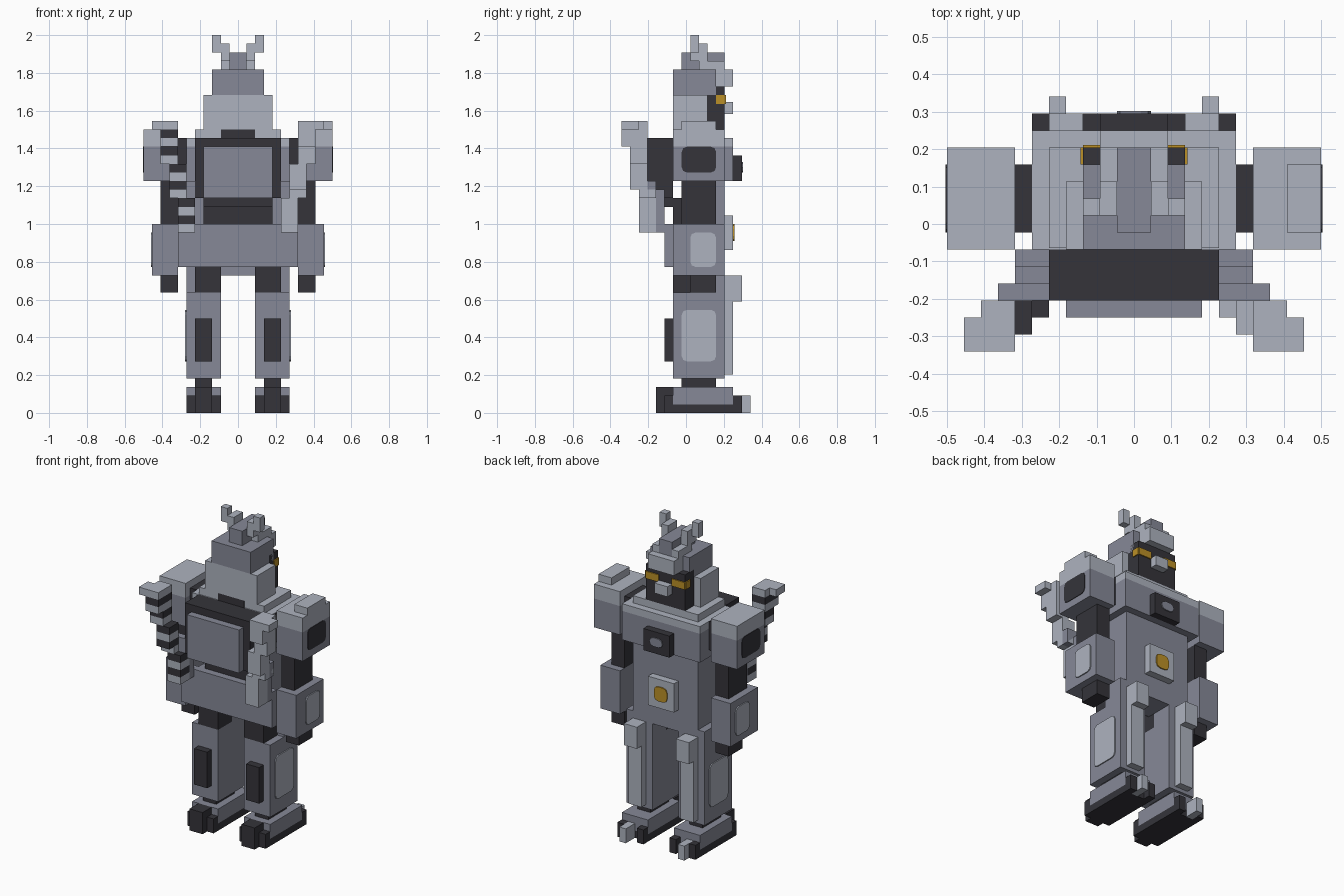
import bpy
import bmesh

default_cube = bpy.data.objects.get("Cube")
if default_cube:
    bpy.data.objects.remove(default_cube, do_unlink=True)

U = 1 / 22          # one block of the design
THIN = 0.15         # thickness of a painted plate, in blocks


def material(name, r, g, b):
    mat = bpy.data.materials.new(name)
    mat.diffuse_color = (r, g, b, 1)
    mat.use_nodes = True
    mat.node_tree.nodes["Principled BSDF"].inputs["Base Color"].default_value = (r, g, b, 1)
    return mat


light = material("light steel", 0.42, 0.45, 0.52)
mid = material("blue grey", 0.24, 0.25, 0.31)
dark = material("charcoal", 0.035, 0.034, 0.042)
gold = material("amber", 0.5, 0.28, 0.02)


def box(name, mat, x, y, z, round_axis=None):
    """Block between ranges given in design units; optionally round the edges along one axis."""
    bm = bmesh.new()
    bmesh.ops.create_cube(bm, size=1)
    for v in bm.verts:
        for axis, (low, high) in enumerate((x, y, z)):
            v.co[axis] = (low if v.co[axis] < 0 else high) * U
    if round_axis is not None:
        edges = [e for e in bm.edges
                 if (e.verts[0].co - e.verts[1].co).normalized()[round_axis] ** 2 > 0.5]
        bmesh.ops.bevel(bm, geom=edges, offset=U * 0.6, segments=2, profile=0.5, affect="EDGES")
    bmesh.ops.recalc_face_normals(bm, faces=bm.faces)
    mesh = bpy.data.meshes.new(name)
    bm.to_mesh(mesh)
    bm.free()
    mesh.materials.append(mat)
    obj = bpy.data.objects.new(name, mesh)
    bpy.context.collection.objects.link(obj)
    return obj


def pair(name, mat, x, y, z, round_axis=None):
    """Block on the left and its mirror image on the right."""
    box("left_" + name, mat, x, y, z, round_axis)
    box("right_" + name, mat, (-x[1], -x[0]), y, z, round_axis)


# Feet
pair("heel", dark, (3, 5), (-3.5, -1.5), (0, 3))
pair("heel_block", dark, (2, 6), (-2.5, -1.5), (0, 2))
pair("sole", dark, (2, 6), (-1.5, 5.5), (0, 1))
pair("foot", mid, (2, 6), (-1.5, 5.5), (1, 3))
pair("inner_toe", dark, (2, 3), (5.5, 6.5), (0, 2))
pair("outer_toe", dark, (5, 6), (5.5, 6.5), (0, 2))
pair("middle_toe", light, (4, 5), (5.5, 7.5), (0, 2))
pair("ankle", dark, (3, 5), (-0.5, 3.5), (3, 4))

# Legs
pair("lower_leg", mid, (2, 6), (-1.5, 4.5), (4, 14))
pair("calf_block", dark, (3, 5), (-2.5, -1.5), (6, 11))
pair("shin_guard", light, (3, 5), (4.5, 5.5), (4.5, 13))
pair("knee_guard", light, (3, 5), (4.5, 6.5), (13, 16))
pair("leg_panel", light, (6, 6 + THIN), (-0.5, 3.5), (6, 12), 0)
pair("thigh_back", dark, (2, 5), (-1.5, 1.5), (14, 17))
pair("thigh_front", mid, (2, 6), (1.5, 4.5), (14, 17))

# Waist and belly
box("back_skirt", mid, (-7, 7), (-2.5, -1.5), (17, 22))
box("pelvis", mid, (-5, 5), (-1.5, 4.5), (17, 22))
box("crotch", mid, (-2, 2), (0.5, 4.5), (16, 17))
box("belly", mid, (-5, 5), (-0.5, 4.5), (22, 27))
box("buckle", light, (-2, 2), (4.5, 5.5), (19, 23))
box("buckle_badge", gold, (-1, 1), (5.5, 5.5 + THIN), (20, 22), 1)

# Chest
box("chest", mid, (-6, 6), (-1.5, 5.5), (27, 31))
box("chest_top", light, (-6, 6), (-1.5, 5.5), (31, 32))
box("collar", light, (-5, 5), (-1.4, 4.5), (32, 33))
box("neck", dark, (-2, 2), (-1.5, -1.4), (32, 33))
box("chest_emblem", dark, (-2, 2), (5.5, 6.5), (27, 30))
box("emblem_centre", mid, (-1, 1), (6.5, 6.5 + THIN), (28, 29.2), 1)

# Backpack
box("backpack", dark, (-5, 5), (-4.5, -1.5), (25, 32))
box("backpack_base", dark, (-4, 4), (-2.5, -0.5), (24, 25))
box("lower_back", dark, (-4, 4), (-1.5, -0.5), (22, 24))
box("backpack_panel", mid, (-4, 4), (-5.5, -4.5), (25, 31))

# Arms
pair("shoulder_joint", dark, (6, 7), (-0.5, 3.5), (28, 32))
pair("shoulder", mid, (7, 11), (-1.5, 4.5), (27, 31))
pair("shoulder_top", light, (7, 11), (-1.5, 4.5), (31, 33))
pair("shoulder_panel", dark, (11, 11 + THIN / 2), (-0.5, 3.5), (28, 31), 0)
box("left_shoulder_pad", light, (9, 11), (-0.5, 3.5), (33, 34))
pair("upper_arm", dark, (7, 9), (-0.5, 3.5), (22, 27))
pair("forearm", mid, (7, 10), (-1.5, 4.5), (16, 22))
pair("forearm_panel", light, (10, 10 + THIN), (0.5, 3.5), (17, 21), 0)
pair("hand", dark, (7, 9), (0.5, 3.5), (14, 16))

# Stepped ribbons behind the shoulders: plain on the left, striped on the right
for layer in range(21, 33):
    inner = 5 + (layer > 24) + (layer > 28)
    back = -5.5 - (layer > 25) - (layer > 30)
    front = back + (2 if layer < 31 else 3)
    stripe = dark if layer % 2 == 0 else light
    box(f"left_ribbon_{layer}", light, (inner, inner + 2), (back, front), (layer, layer + 1))
    box(f"right_ribbon_{layer}", stripe, (-inner - 2, -inner), (back, front), (layer, layer + 1))
pair("ribbon_top", light, (7, 9), (-7.5, -4.5), (33, 34))
pair("ribbon_tip", light, (9, 10), (-7.5, -5.5), (33, 34))
pair("ribbon_root", mid, (5, 7), (-3.5, -2.5), (21, 26))
pair("ribbon_bracket", mid, (5, 8), (-4.5, -3.5), (25, 27))

# Head
box("helmet", light, (-4, 4), (-1.5, 2.5), (33, 37))
box("helmet_top", mid, (-3, 3), (-1.5, 3.5), (37, 40))
box("mask", dark, (-3, 3), (2.5, 4.5), (33, 38))
box("brow", light, (-2, 2), (3.5, 5.5), (38, 40))
box("muzzle", light, (-1, 1), (4.5, 5.5), (34.8, 36.2))
pair("eye", gold, (1, 3), (4.5, 4.5 + THIN), (36, 37))
pair("eye_side", gold, (3, 3 + THIN), (3.5, 4.5), (36, 37))

# Crest and horns
box("crest", mid, (-1, 1), (-0.5, 4.5), (40, 42))
pair("horn_base", light, (1, 2), (1.5, 4.5), (40, 41))
pair("horn_middle", light, (1, 2), (0.5, 2.5), (41, 43))
pair("horn_tip", light, (2, 3), (0.5, 1.5), (42, 44))
